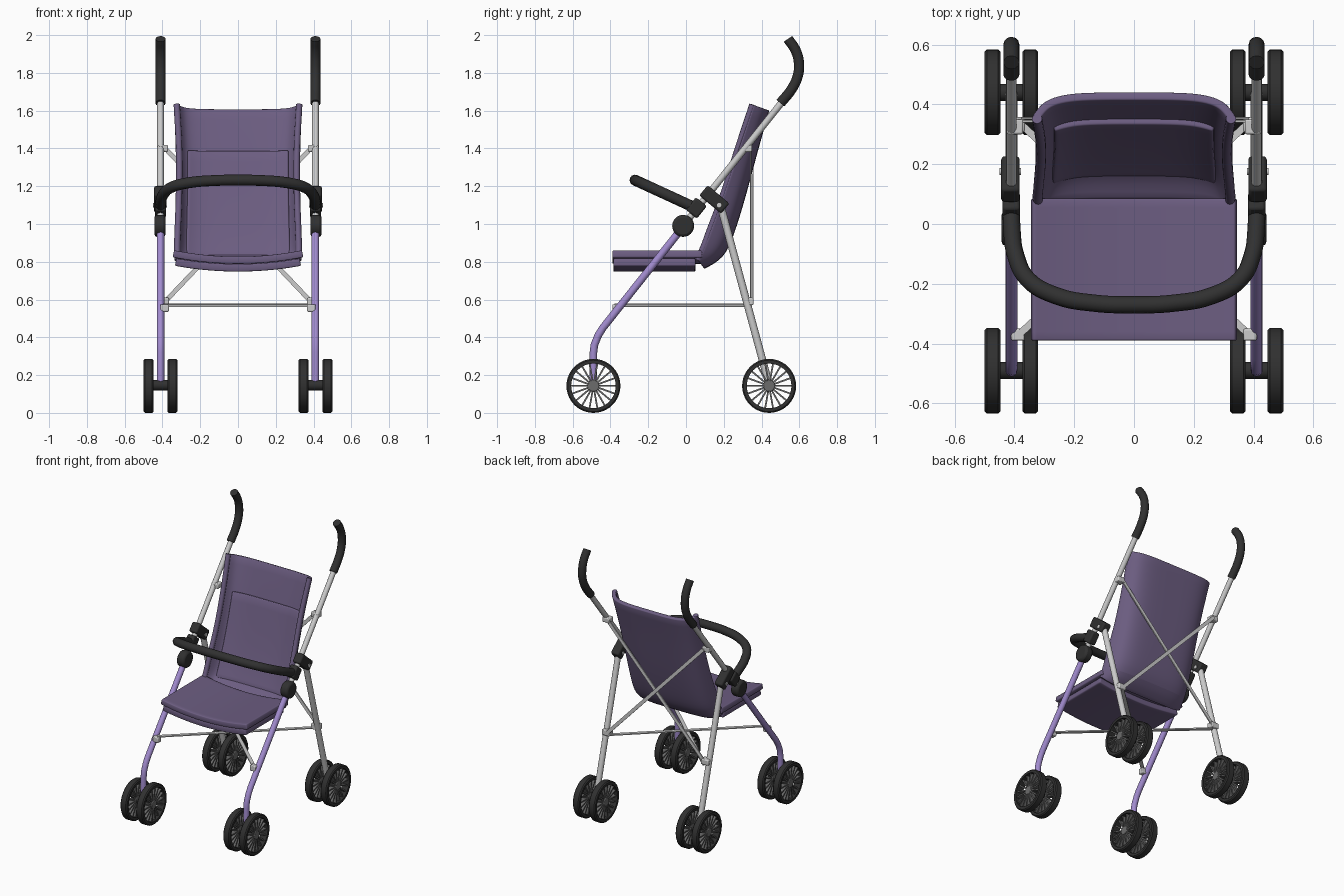
import bpy, bmesh, math
from mathutils import Vector, Matrix

if "Cube" in bpy.data.objects:
    bpy.data.objects.remove(bpy.data.objects["Cube"])


def material(name, rgb):
    m = bpy.data.materials.new(name)
    m.diffuse_color = (*rgb, 1)
    m.use_nodes = True
    m.node_tree.nodes["Principled BSDF"].inputs["Base Color"].default_value = m.diffuse_color
    return m


FABRIC = material("purple_fabric", (0.15, 0.11, 0.22))
LILAC = material("lilac_paint", (0.36, 0.26, 0.62))
BLACK = material("black_plastic", (0.03, 0.03, 0.03))
DARK = material("dark_grey", (0.15, 0.15, 0.15))
X = 0.41  # half distance between the side frames


def finish(ob, mat, bevel=0):
    if mat:
        ob.data.materials.append(mat)
    if bevel:
        b = ob.modifiers.new("bevel", 'BEVEL')
        b.width, b.segments = bevel, 2
    bpy.ops.object.select_all(action='DESELECT')
    bpy.context.view_layer.objects.active = ob
    ob.select_set(True)
    bpy.ops.object.shade_smooth_by_angle(angle=math.radians(35))
    return ob


def from_bmesh(name, bm, mat, bevel=0):
    me = bpy.data.meshes.new(name)
    bmesh.ops.recalc_face_normals(bm, faces=bm.faces)
    bm.to_mesh(me)
    bm.free()
    ob = bpy.data.objects.new(name, me)
    bpy.context.collection.objects.link(ob)
    return finish(ob, mat, bevel)


def tube(name, pts, r, mat=None, smooth=False):
    cu = bpy.data.curves.new(name, 'CURVE')
    cu.dimensions = '3D'
    cu.bevel_depth, cu.bevel_resolution = r, 4
    cu.use_fill_caps = True
    cu.resolution_u = 6
    sp = cu.splines.new('BEZIER')
    sp.bezier_points.add(len(pts) - 1)
    for bp, p in zip(sp.bezier_points, pts):
        bp.co = p
        bp.handle_left_type = bp.handle_right_type = 'AUTO' if smooth else 'VECTOR'
    ob = bpy.data.objects.new(name, cu)
    bpy.context.collection.objects.link(ob)
    bpy.ops.object.select_all(action='DESELECT')
    bpy.context.view_layer.objects.active = ob
    ob.select_set(True)
    bpy.ops.object.convert(target='MESH')
    return finish(bpy.context.object, mat)


def box(name, c, size, rx=0, mat=None, bevel=0.006):
    bm = bmesh.new()
    m = Matrix.Translation(c) @ Matrix.Rotation(rx, 4, 'X') @ Matrix.Diagonal((*size, 1))
    bmesh.ops.create_cube(bm, size=1, matrix=m)
    return from_bmesh(name, bm, mat, bevel)


def disc(name, c, r, depth, mat=None, bevel=0, seg=32):
    bm = bmesh.new()
    m = Matrix.Translation(c) @ Matrix.Rotation(math.pi / 2, 4, 'Y')
    bmesh.ops.create_cone(bm, cap_ends=True, segments=seg, radius1=r, radius2=r, depth=depth, matrix=m)
    return from_bmesh(name, bm, mat, bevel)


def flat_bar(name, a, b, normal, w=0.024, t=0.008):
    a, b, n = Vector(a), Vector(b), Vector(normal)
    d = (b - a).normalized()
    rot = Matrix((d, n.cross(d), n)).transposed().to_4x4()
    bm = bmesh.new()
    m = Matrix.Translation((a + b) / 2) @ rot @ Matrix.Diagonal(((b - a).length, w, t, 1))
    bmesh.ops.create_cube(bm, size=1, matrix=m)
    return from_bmesh(name, bm, None)


def sheet(name, rows, thick):
    bm = bmesh.new()
    grid = [[bm.verts.new(p) for p in row] for row in rows]
    for r0, r1 in zip(grid, grid[1:]):
        for i in range(len(r0) - 1):
            bm.faces.new((r0[i], r0[i + 1], r1[i + 1], r1[i]))
    ob = from_bmesh(name, bm, FABRIC)
    sub = ob.modifiers.new("smooth", 'SUBSURF')
    sub.levels = sub.render_levels = 2
    sub.boundary_smooth = 'PRESERVE_CORNERS'
    so = ob.modifiers.new("thickness", 'SOLIDIFY')
    so.thickness, so.offset = thick, 0
    b = ob.modifiers.new("edge", 'BEVEL')
    b.width, b.segments, b.angle_limit = 0.006, 2, math.radians(50)
    return finish(ob, None)


def wheel(x, y, z=0.143):
    # tyre swept round the axle
    bm = bmesh.new()
    prof = [(0.118, -0.026), (0.136, -0.026), (0.143, -0.019), (0.143, 0.019), (0.136, 0.026), (0.118, 0.026)]
    n = 40
    rings = []
    for k in range(n):
        a = 2 * math.pi * k / n
        rings.append([bm.verts.new((x + w, y + r * math.cos(a), z + r * math.sin(a))) for r, w in prof])
    for k in range(n):
        p, q = rings[k], rings[(k + 1) % n]
        for i in range(6):
            bm.faces.new((p[i], p[(i + 1) % 6], q[(i + 1) % 6], q[i]))
    from_bmesh("tyre", bm, BLACK)
    # spokes
    bm = bmesh.new()
    for k in range(18):
        m = (Matrix.Translation((x, y, z)) @ Matrix.Rotation(2 * math.pi * k / 18, 4, 'X')
             @ Matrix.Translation((0, 0.073, 0)) @ Matrix.Diagonal((0.032, 0.096, 0.009, 1)))
        bmesh.ops.create_cube(bm, size=1, matrix=m)
    from_bmesh("wheel_spokes", bm, DARK)
    disc("wheel_hub", (x, y, z), 0.031, 0.045, DARK, 0.004, 24)


D = Vector((0, 1, 1.25)).normalized()   # direction of the main side tube
tilt = math.atan2(1.25, 1)
for s in (-1, 1):
    x = s * X
    # side frame
    tube("front_leg", [(x, -0.49, 0.15), (x, -0.49, 0.32), (x, -0.485, 0.36), (x, -0.465, 0.41),
                       (x, -0.44, 0.45), (x, -0.015, 0.985)], 0.02, LILAC)
    tube("push_tube", [(x, -0.015, 0.99), (x, 0.52, 1.66)], 0.018)
    tube("rear_leg", [(x, 0.18, 1.11), (x, 0.44, 0.15)], 0.02)
    tube("handle_grip", [(x, 0.50, 1.64), (x, 0.56, 1.715), (x, 0.592, 1.785), (x, 0.598, 1.85),
                         (x, 0.58, 1.92), (x, 0.54, 1.98)], 0.027, BLACK, True)
    # folding joints
    disc("hinge_disc", (s * 0.413, -0.015, 0.99), 0.058, 0.06, BLACK, 0.014)
    box("bumper_clamp", (x, 0.055, 1.085), (0.058, 0.075, 0.085), tilt - math.pi / 2, BLACK, 0.01)
    box("leg_bracket", (s * 0.413, 0.15, 1.13), (0.062, 0.15, 0.07), math.radians(-40), BLACK, 0.01)
    disc("bracket_rivet", (s * 0.413, 0.175, 1.1), 0.012, 0.072, None, 0, 16)
    # brace mounts
    box("upper_brace_mount", (s * 0.398, 0.325, 1.40), (0.055, 0.05, 0.036))
    box("rear_brace_mount", (s * 0.395, 0.332, 0.59), (0.06, 0.05, 0.04))
    box("front_brace_mount", (s * 0.388, -0.37, 0.555), (0.045, 0.04, 0.04))
    # crossed braces behind and under the seat
    o = s * 0.005
    flat_bar("back_brace", (-s * 0.385, 0.348 + o, 1.40), (s * 0.385, 0.348 + o, 0.59), (0, 1, 0))
    flat_bar("floor_brace", (-s * 0.385, -0.37, 0.569 + o), (s * 0.385, 0.34, 0.569 + o), (0, 0, 1))
    # double wheels
    for y in (-0.49, 0.44):
        for dx in (-0.063, 0.063):
            wheel(x + dx, y)
        disc("wheel_axle", (x, y, 0.147), 0.028, 0.11, BLACK, 0.004, 24)

# bumper bar
half = [(0.41, 0.07), (0.408, -0.02), (0.397, -0.10), (0.355, -0.185), (0.26, -0.24), (0.13, -0.265)]
path = half + [(0, -0.27)] + [(-px, py) for px, py in reversed(half)]
tube("bumper_bar", [(px, py, 1.085 - (py - 0.05) * 0.46) for px, py in path], 0.029, BLACK, True)

# sagging seat in two layers
US = [i / 6 for i in range(-6, 7)]


def seat(name, y0, y1, zc, sag, w, thick):
    ys = [y0 + (y1 - y0) * k / 4 for k in range(5)]
    sheet(name, [[(w * u, y, zc + sag * u * u) for u in US] for y in ys], thick)


seat("seat_top", -0.39, 0.085, 0.808, 0.034, 0.342, 0.038)
seat("seat_base", -0.385, 0.05, 0.768, 0.03, 0.33, 0.04)

# backrest: each row gives the centre line (y, z), the wing tip (y, z) and half width
ROWS = [((0.09, 0.775), (0.06, 0.81), 0.325), ((0.19, 0.825), (0.085, 0.86), 0.328),
        ((0.24, 0.94), (0.125, 0.965), 0.325), ((0.305, 1.155), (0.20, 1.165), 0.318),
        ((0.365, 1.385), (0.275, 1.40), 0.318), ((0.428, 1.605), (0.352, 1.632), 0.33)]
CROSS = [(0, 0), (0.4, 0), (0.66, 0.06), (0.84, 0.25), (0.93, 0.55), (1, 1)]


def back_rows(rows, cross, dy=0.0):
    full = [(-a, b) for a, b in reversed(cross[1:])] + cross
    return [[(u * w, c[0] + (t[0] - c[0]) * k + dy, c[1] + (t[1] - c[1]) * k) for u, k in full]
            for c, t, w in rows]


sheet("backrest", back_rows(ROWS, CROSS), 0.028)
sheet("backrest_pad", back_rows(ROWS[1:5], CROSS[:4], -0.022), 0.022)
for s in (-1, 1):
    tube("backrest_piping", [(s * (w - 0.006), t[0], t[1]) for c, t, w in ROWS], 0.017, FABRIC, True)
